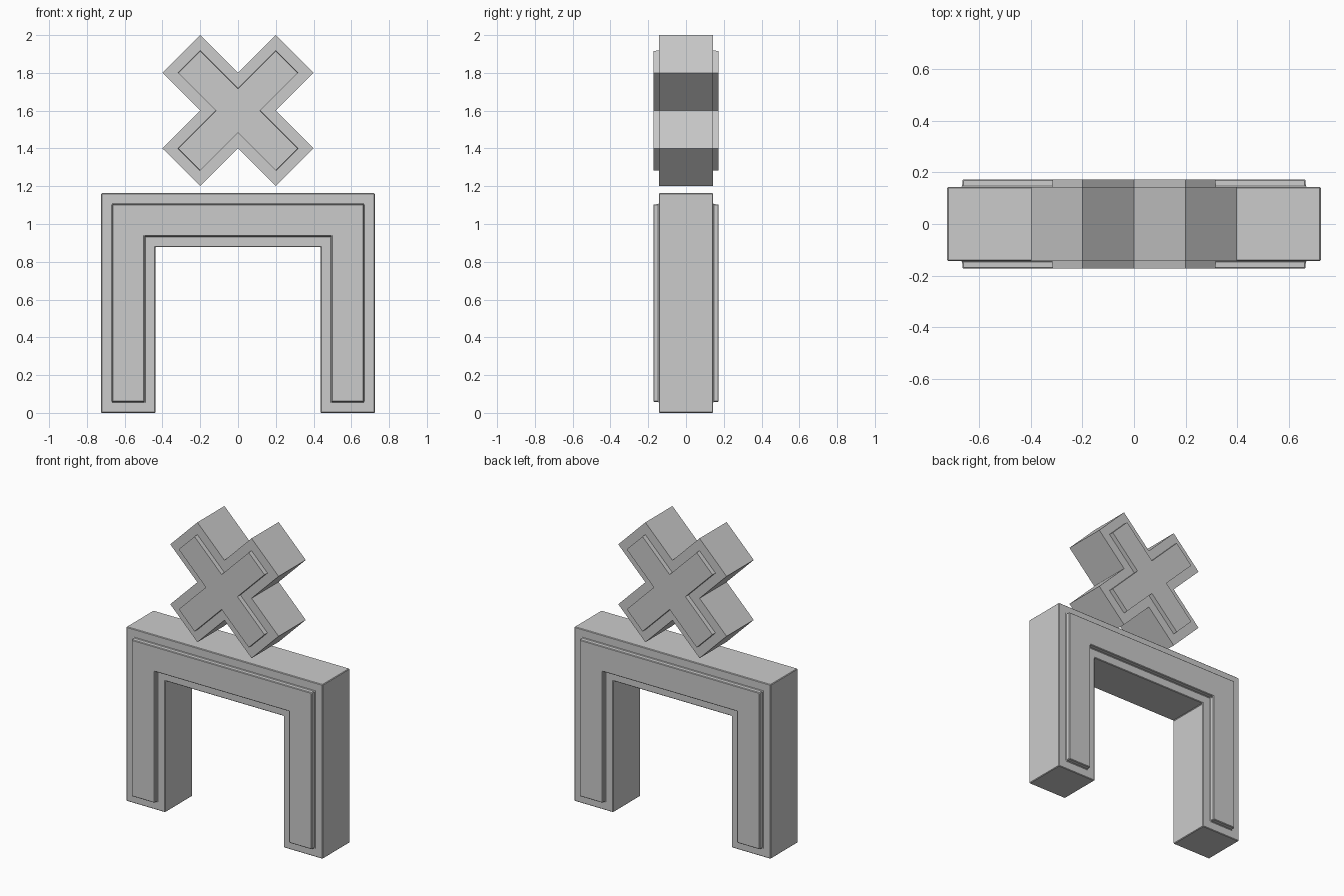
import bpy, bmesh

if "Cube" in bpy.data.objects:
    bpy.data.objects.remove(bpy.data.objects["Cube"])

HALF_DEPTH = 0.143   # half thickness of the main bodies
BORDER = 0.058       # rim width around the raised panels
RAISE = 0.03         # how far the panels stand out

grey = bpy.data.materials.new("plain grey")
grey.diffuse_color = (0.6, 0.6, 0.6, 1)
grey.use_nodes = True
grey.node_tree.nodes["Principled BSDF"].inputs["Base Color"].default_value = grey.diffuse_color


def slab(name, outline, bevel):
    """Extrude an x/z outline along y and raise a bordered panel front and back."""
    bm = bmesh.new()
    base = bm.faces.new([bm.verts.new((x, -HALF_DEPTH, z)) for x, z in outline])
    ext = bmesh.ops.extrude_face_region(bm, geom=[base], use_keep_orig=True)
    for v in ext["geom"]:
        if isinstance(v, bmesh.types.BMVert):
            v.co.y = HALF_DEPTH
    bmesh.ops.recalc_face_normals(bm, faces=bm.faces[:])
    caps = [f for f in bm.faces if abs(f.normal.y) > 0.9]
    # border, then raised panel
    bmesh.ops.inset_individual(bm, faces=caps, thickness=BORDER, use_even_offset=True)
    bmesh.ops.inset_individual(bm, faces=caps, thickness=0.001, depth=RAISE, use_even_offset=True)
    me = bpy.data.meshes.new(name)
    bm.to_mesh(me)
    bm.free()
    me.materials.append(grey)
    ob = bpy.data.objects.new(name, me)
    bpy.context.collection.objects.link(ob)
    if bevel:
        mod = ob.modifiers.new("soft edges", 'BEVEL')
        mod.width = bevel
        mod.segments = 1
        mod.limit_method = 'ANGLE'
    return ob


# Square archway with two legs
half = [(0.725, 1.163), (0.725, 0.0), (0.437, 0.0), (0.437, 0.877)]
slab("archway", half + [(-x, z) for x, z in reversed(half)], 0.004)

# Diagonal cross hovering above the arch
quarter = [(0.0, 0.2), (0.2, 0.4), (0.4, 0.2)]
cross = []
for turn in range(4):
    for x, z in quarter:
        for _ in range(turn):
            x, z = z, -x
        cross.append((x, z + 1.6))
slab("diagonal_cross", cross, 0)
